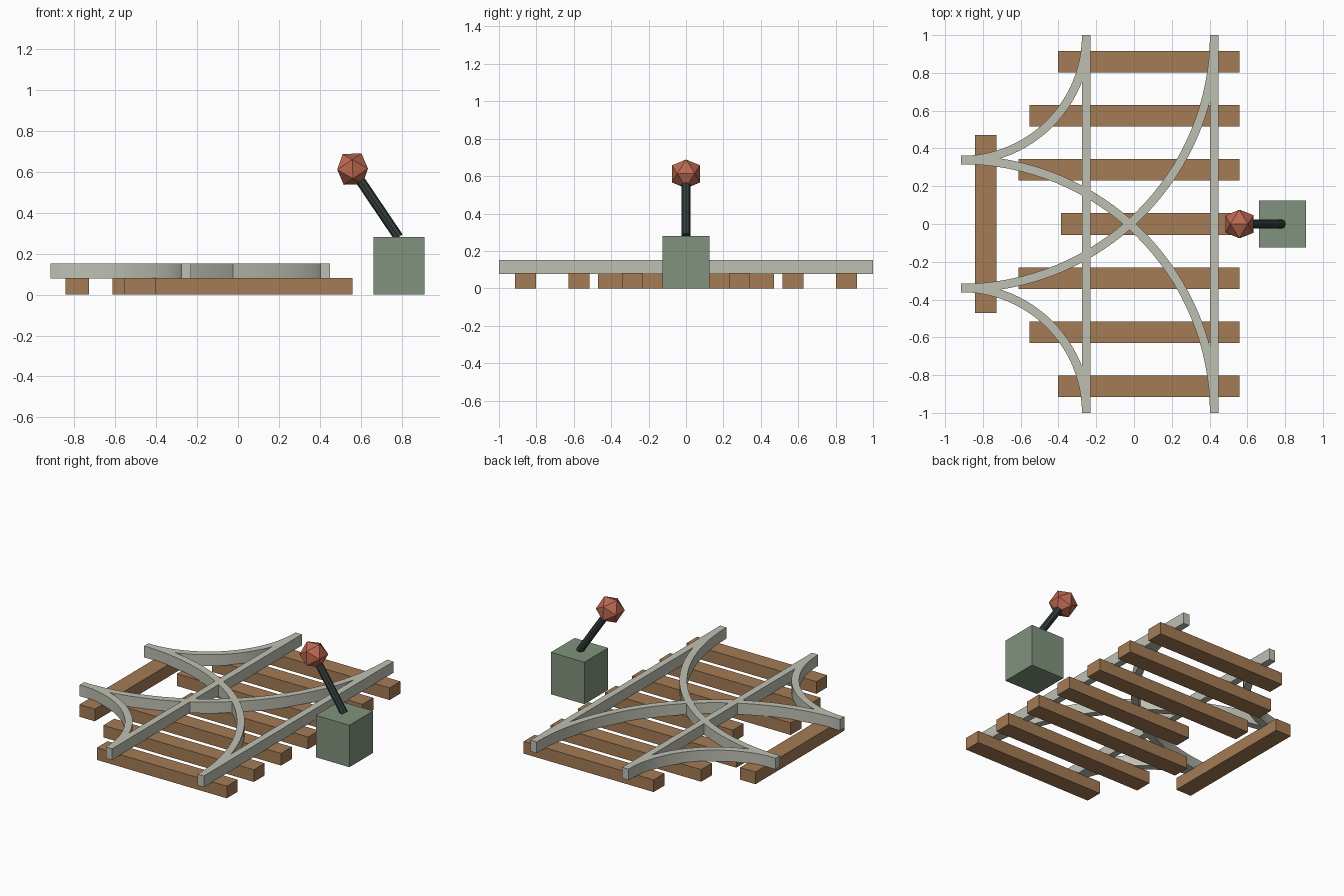
import bpy, bmesh
from math import sin, cos, pi
from mathutils import Vector

if "Cube" in bpy.data.objects:
    bpy.data.objects.remove(bpy.data.objects["Cube"])


def material(name, rgb):
    m = bpy.data.materials.new(name)
    m.diffuse_color = (*rgb, 1)
    m.use_nodes = True
    m.node_tree.nodes["Principled BSDF"].inputs["Base Color"].default_value = m.diffuse_color
    return m


WOOD = material("wood", (0.37, 0.20, 0.09))
STEEL = material("steel", (0.52, 0.53, 0.45))
GREEN = material("green_paint", (0.22, 0.29, 0.21))
DARK = material("dark_iron", (0.035, 0.05, 0.047))
RED = material("red_paint", (0.50, 0.14, 0.08))


def box(name, x0, x1, y0, y1, z0, z1, mat):
    bpy.ops.mesh.primitive_cube_add(size=1, location=((x0 + x1) / 2, (y0 + y1) / 2, (z0 + z1) / 2))
    ob = bpy.context.object
    ob.name = name
    ob.scale = (x1 - x0, y1 - y0, z1 - z0)
    bpy.ops.object.transform_apply(location=False, rotation=False, scale=True)
    ob.data.materials.append(mat)
    return ob


RAIL_Z0, RAIL_Z1, RAIL_W = 0.077, 0.152, 0.046
CX, CY = -0.915, 1.0   # centre shared by the curved rails


def curved_rail(name, radius, side, segments=24):
    """Quarter-circle rail with a rectangular section; side=-1 mirrors it in y."""
    bm = bmesh.new()
    rings = []
    for i in range(segments + 1):
        a = -pi / 2 * i / segments
        ring = []
        for dr, z in ((-1, RAIL_Z0), (1, RAIL_Z0), (1, RAIL_Z1), (-1, RAIL_Z1)):
            r = radius + dr * RAIL_W / 2
            ring.append(bm.verts.new((CX + r * cos(a), side * (CY + r * sin(a)), z)))
        rings.append(ring)
    for a, b in zip(rings, rings[1:]):
        for k in range(4):
            n = (k + 1) % 4
            bm.faces.new((a[k], a[n], b[n], b[k]))
    bm.faces.new(rings[0])
    bm.faces.new(rings[-1])
    bmesh.ops.recalc_face_normals(bm, faces=bm.faces)
    me = bpy.data.meshes.new(name)
    bm.to_mesh(me)
    bm.free()
    me.materials.append(STEEL)
    ob = bpy.data.objects.new(name, me)
    bpy.context.collection.objects.link(ob)
    bpy.ops.object.select_all(action='DESELECT')
    ob.select_set(True)
    bpy.context.view_layer.objects.active = ob
    bpy.ops.object.shade_smooth_by_angle(angle=0.5)


# Cross ties, with left ends that follow the curves
left_ends = [-0.386, -0.612, -0.553, -0.402]
for i in range(-3, 4):
    y = i * 0.286
    box(f"tie_{i + 4}", left_ends[abs(i)], 0.558, y - 0.057, y + 0.057, 0, 0.081, WOOD)

# Tie under the branch track
box("branch_tie", -0.842, -0.728, -0.47, 0.47, 0, 0.081, WOOD)

# Straight rails
for name, x in (("left_rail", -0.2525), ("right_rail", 0.425)):
    box(name, x - RAIL_W / 2, x + RAIL_W / 2, -1, 1, RAIL_Z0, RAIL_Z1, STEEL)

# Curved rails, mirrored front to back
for side, label in ((1, "back"), (-1, "front")):
    curved_rail(f"{label}_inner_curve", 0.6625, side)
    curved_rail(f"{label}_outer_curve", 1.34, side, 32)

# Switch box
box("switch_box", 0.662, 0.91, -0.125, 0.125, 0, 0.28, GREEN)

# Lever rod leaning towards the track
base, top = Vector((0.783, 0, 0.28)), Vector((0.559, 0, 0.612))
axis = top - base
bpy.ops.mesh.primitive_cylinder_add(vertices=8, radius=0.024, depth=axis.length, location=(base + top) / 2)
rod = bpy.context.object
rod.name = "lever_rod"
tilt = -axis.angle(Vector((0, 0, 1)))
rod.rotation_euler = (0, tilt, 0)
rod.data.materials.append(DARK)

# Faceted lever knob
bpy.ops.mesh.primitive_ico_sphere_add(subdivisions=1, radius=0.088, location=top, rotation=(0, tilt, 0))
knob = bpy.context.object
knob.name = "lever_knob"
knob.data.materials.append(RED)
